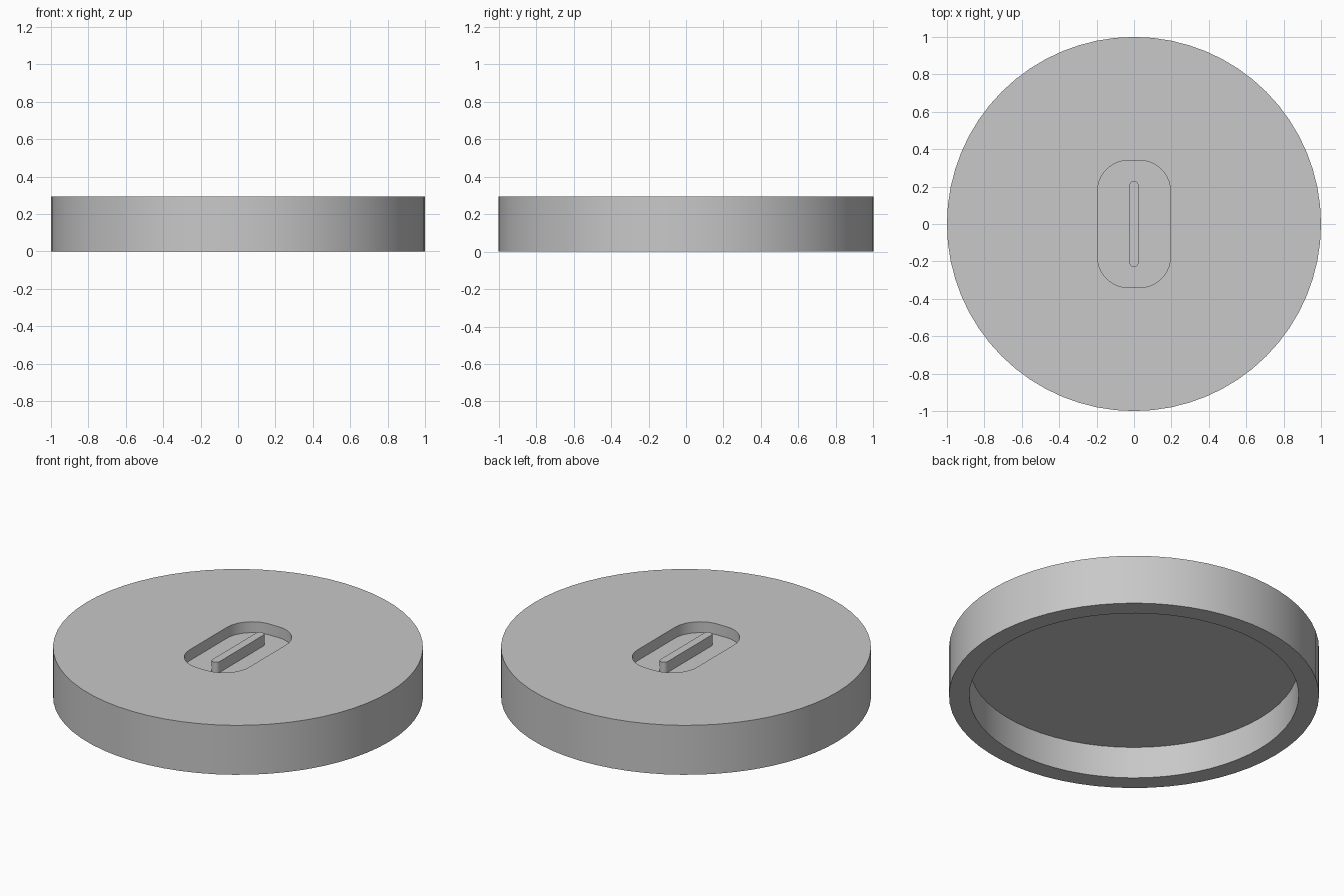
import bpy, bmesh
from math import cos, sin, pi, radians

cube = bpy.data.objects.get("Cube")
if cube:
    bpy.data.objects.remove(cube, do_unlink=True)

GREY = (0.58, 0.58, 0.58, 1)
grey = bpy.data.materials.new("plain_grey")
grey.use_nodes = True
grey.diffuse_color = GREY
grey.node_tree.nodes["Principled BSDF"].inputs["Base Color"].default_value = GREY

TOP = 0.295      # height of the disc
CEILING = 0.19   # roof of the hollow underside
FLOOR = 0.23     # floor of the grip pocket


def prism(name, half_x, half_y, radius, z0, z1, steps):
    """Upright prism with a rounded rectangle outline."""
    bm = bmesh.new()
    verts = []
    for quarter, (sx, sy) in enumerate([(1, 1), (-1, 1), (-1, -1), (1, -1)]):
        for i in range(steps + 1):
            a = (quarter + i / steps) * pi / 2
            verts.append(bm.verts.new((sx * (half_x - radius) + radius * cos(a),
                                       sy * (half_y - radius) + radius * sin(a), z0)))
    bm.faces.new(verts)
    bmesh.ops.remove_doubles(bm, verts=bm.verts, dist=0.0001)
    base = bm.faces[:]
    result = bmesh.ops.extrude_face_region(bm, geom=base, use_keep_orig=True)
    moved = [g for g in result["geom"] if isinstance(g, bmesh.types.BMVert)]
    bmesh.ops.translate(bm, verts=moved, vec=(0, 0, z1 - z0))
    bmesh.ops.recalc_face_normals(bm, faces=bm.faces)
    mesh = bpy.data.meshes.new(name)
    bm.to_mesh(mesh)
    bm.free()
    mesh.materials.append(grey)
    obj = bpy.data.objects.new(name, mesh)
    bpy.context.collection.objects.link(obj)
    return obj


def activate(obj):
    bpy.ops.object.select_all(action="DESELECT")
    obj.select_set(True)
    bpy.context.view_layer.objects.active = obj


def carve(obj, cutter):
    cutter.hide_render = True
    mod = obj.modifiers.new("carve", "BOOLEAN")
    mod.operation = "DIFFERENCE"
    mod.solver = "EXACT"
    mod.object = cutter
    activate(obj)
    bpy.ops.object.modifier_apply(modifier=mod.name)
    bpy.data.objects.remove(cutter, do_unlink=True)


# Round cap, hollow underneath, with a rounded pocket in the top
cap = prism("cap_disc", 1, 1, 1, 0, TOP, 16)
carve(cap, prism("underside_cutter", 0.89, 0.89, 0.89, -0.1, CEILING, 16))
carve(cap, prism("pocket_cutter", 0.195, 0.34, 0.165, FLOOR, TOP + 0.1, 10))

# Thin upright grip in the pocket, flush with the top
grip = prism("grip_bar", 0.024, 0.23, 0.024, FLOOR, TOP, 6)

for part in (cap, grip):
    activate(part)
    bpy.ops.object.shade_smooth_by_angle(angle=radians(30))
